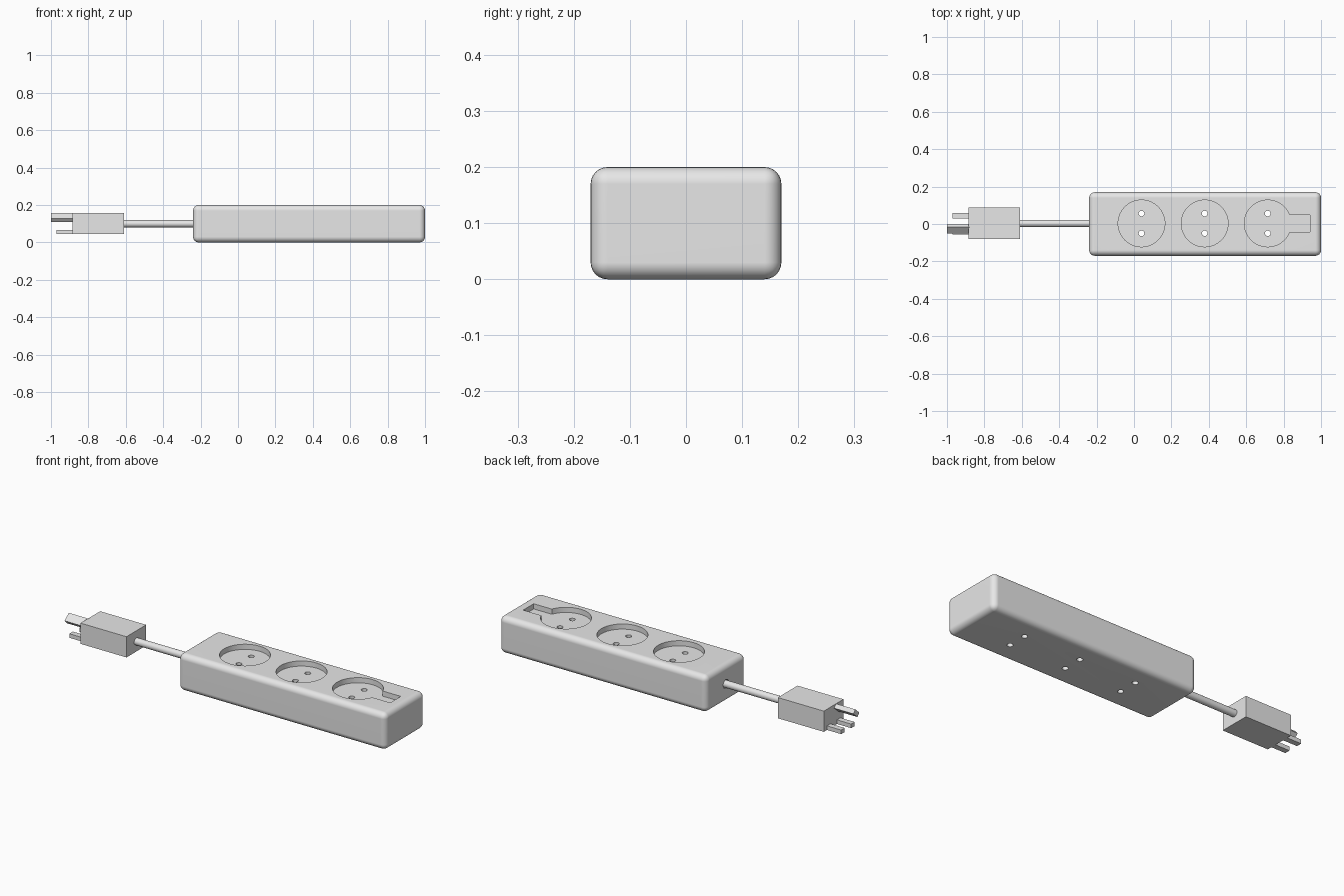
import bpy, math
from mathutils import Vector

if "Cube" in bpy.data.objects:
    bpy.data.objects.remove(bpy.data.objects["Cube"], do_unlink=True)

grey = bpy.data.materials.new("light_grey_plastic")
grey.use_nodes = True
grey.diffuse_color = (0.8, 0.8, 0.8, 1)
grey.node_tree.nodes["Principled BSDF"].inputs["Base Color"].default_value = (0.8, 0.8, 0.8, 1)


def finish(name):
    ob = bpy.context.object
    ob.name = name
    ob.data.materials.append(grey)
    return ob


def box(name, low, high, tilt=0):
    """Box between two corners, tilted about its own x axis."""
    low, high = Vector(low), Vector(high)
    bpy.ops.mesh.primitive_cube_add(size=1, location=(low + high) / 2, rotation=(tilt, 0, 0))
    ob = finish(name)
    ob.scale = high - low
    return ob


def cylinder(name, centre, radius, length, along_x=False, sides=48):
    turn = (0, math.pi / 2, 0) if along_x else (0, 0, 0)
    bpy.ops.mesh.primitive_cylinder_add(vertices=sides, radius=radius, depth=length,
                                        location=centre, rotation=turn)
    return finish(name)


def apply(ob, modifier):
    bpy.ops.object.select_all(action='DESELECT')
    bpy.context.view_layer.objects.active = ob
    ob.select_set(True)
    bpy.ops.object.modifier_apply(modifier=modifier.name)


def cut(ob, cutter):
    cutter.hide_render = True
    mod = ob.modifiers.new("cut", 'BOOLEAN')
    mod.operation = 'DIFFERENCE'
    mod.solver = 'EXACT'
    mod.object = cutter
    apply(ob, mod)
    bpy.data.objects.remove(cutter, do_unlink=True)


# Rounded strip housing
TOP, RECESS = 0.2, 0.028
body = box("strip_housing", (-0.24, -0.17, 0), (1, 0.17, TOP))
bpy.ops.object.transform_apply(location=True, rotation=True, scale=True)
bevel = body.modifiers.new("round", 'BEVEL')
bevel.width = 0.03
bevel.segments = 6
apply(body, bevel)

# Round socket recesses with contact holes running right through
for x in (0.04, 0.378, 0.715):
    cut(body, cylinder("recess_cutter", (x, 0.003, TOP), 0.125, 2 * RECESS, sides=64))
    for y in (0.056, -0.05):
        cut(body, cylinder("contact_cutter", (x, y, 0.1), 0.015, 0.5, sides=24))

# Slot beside the last socket, and the cable entry
cut(body, box("slot_cutter", (0.78, -0.042, TOP - RECESS), (0.94, 0.048, TOP + 0.1)))
cut(body, cylinder("entry_cutter", (-0.24, 0.003, 0.1), 0.023, 0.06, along_x=True, sides=32))

# Cable
cable = cylinder("cable", (-0.415, 0.003, 0.1), 0.019, 0.41, along_x=True, sides=32)

# Plug block, two flat blades and the longer tilted pin
box("plug_block", (-0.885, -0.081, 0.045), (-0.61, 0.087, 0.157))
box("left_blade", (-0.97, 0.03, 0.045), (-0.88, 0.06, 0.067))
box("right_blade", (-0.97, -0.055, 0.045), (-0.88, -0.025, 0.067))
box("ground_pin", (-1, -0.0495, 0.121), (-0.88, -0.0035, 0.1455), math.radians(41))

# Smooth the rounded parts, keeping crisp rims
for ob in (body, cable):
    bpy.ops.object.select_all(action='DESELECT')
    bpy.context.view_layer.objects.active = ob
    ob.select_set(True)
    bpy.ops.object.shade_smooth_by_angle(angle=math.radians(30))
weighted = body.modifiers.new("flat_faces", 'WEIGHTED_NORMAL')
weighted.keep_sharp = True
